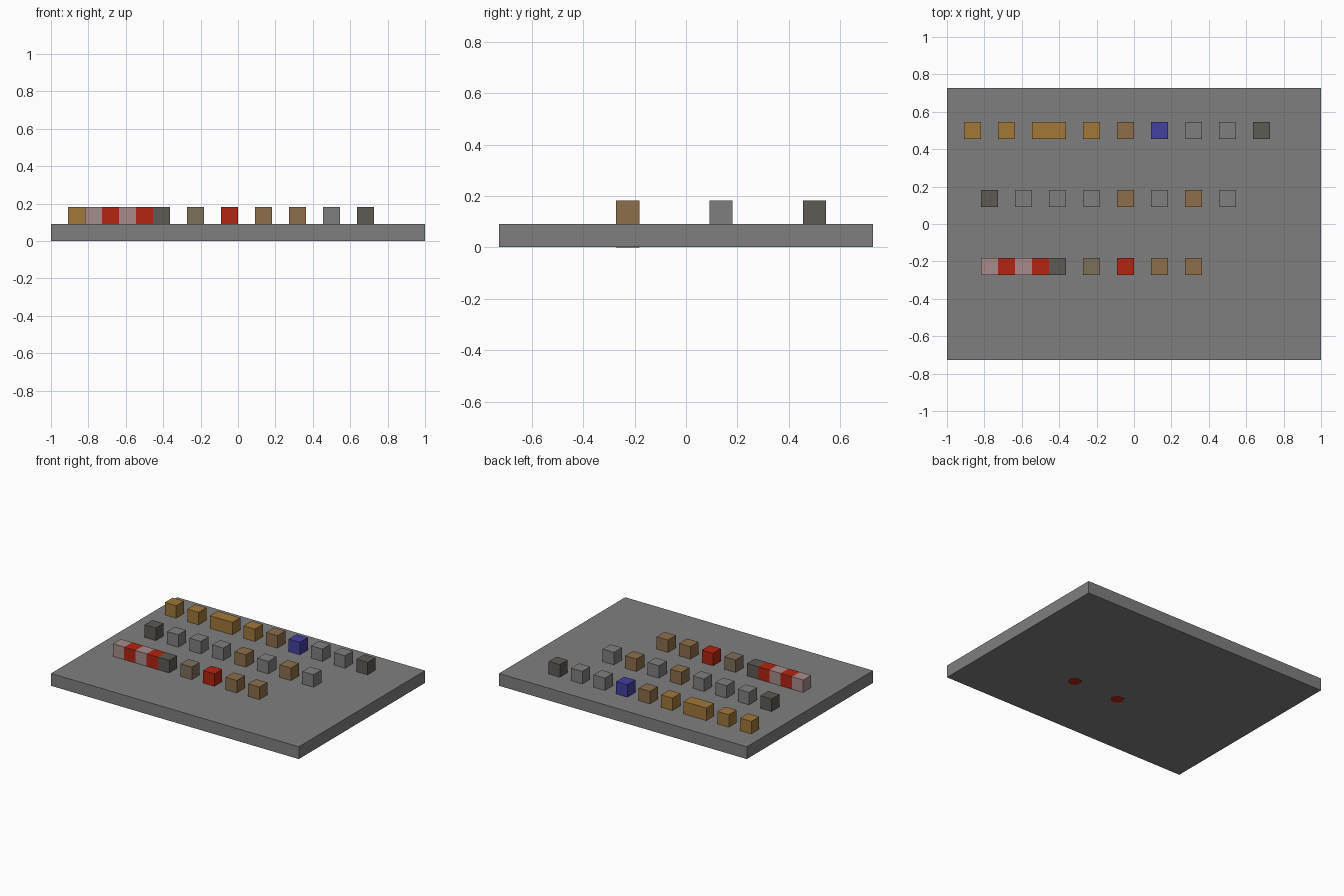
import bpy
import bmesh
from mathutils import Matrix

default = bpy.data.objects.get("Cube")
if default:
    bpy.data.objects.remove(default, do_unlink=True)

U = 1 / 11          # edge of one block; the board is 22 x 16 blocks

COLOURS = {
    "grey": (0.212, 0.212, 0.212),
    "gold": (0.356, 0.188, 0.041),
    "brown": (0.266, 0.156, 0.070),
    "blue": (0.056, 0.051, 0.352),
    "charcoal": (0.112, 0.102, 0.089),
    "olive": (0.202, 0.162, 0.102),
    "red": (0.456, 0.018, 0.006),
    "pink": (0.392, 0.258, 0.258),
}


def make_material(name, rgb):
    mat = bpy.data.materials.new(name)
    mat.use_nodes = True
    mat.diffuse_color = (*rgb, 1)
    mat.node_tree.nodes["Principled BSDF"].inputs["Base Color"].default_value = (*rgb, 1)
    return mat


MATS = {name: make_material(name, rgb) for name, rgb in COLOURS.items()}


def finish(name, bm, colour):
    mesh = bpy.data.meshes.new(name)
    bm.to_mesh(mesh)
    bm.free()
    mesh.materials.append(MATS[colour])
    obj = bpy.data.objects.new(name, mesh)
    bpy.context.collection.objects.link(obj)
    return obj


def box(name, centre, size, colour):
    bm = bmesh.new()
    bmesh.ops.create_cube(bm, size=1, matrix=Matrix.Translation(centre) @ Matrix.Diagonal((*size, 1)))
    return finish(name, bm, colour)


# Board, with its underside a hair above the inlaid discs
GAP = 0.001
box("board", (0, 0, (U + GAP) / 2), (22 * U, 16 * U, U - GAP), "grey")

# Rows of blocks: y, then (x, colour) measured in block units
ROWS = {
    "back": (5.5, [(-9.5, "gold"), (-7.5, "gold"), (-5, "gold"), (-2.5, "gold"),
                   (-0.5, "brown"), (1.5, "blue"), (3.5, "grey"), (5.5, "grey"),
                   (7.5, "charcoal")]),
    "middle": (1.5, [(-8.5, "charcoal"), (-6.5, "grey"), (-4.5, "grey"), (-2.5, "grey"),
                     (-0.5, "brown"), (1.5, "grey"), (3.5, "brown"), (5.5, "grey")]),
    "front": (-2.5, [(-8.5, "pink"), (-7.5, "red"), (-6.5, "pink"), (-5.5, "red"),
                     (-4.5, "charcoal"), (-2.5, "olive"), (-0.5, "red"),
                     (1.5, "brown"), (3.5, "brown")]),
}
for row, (y, blocks) in ROWS.items():
    for i, (x, colour) in enumerate(blocks, 1):
        width = 2 if x == -5 else 1      # the one double block
        box(f"{row}_block_{i}", (x * U, y * U, 1.5 * U), (width * U, U, U), colour)

# Small red discs let into the underside
for side, x in (("left", 3.5), ("right", -0.5)):
    bm = bmesh.new()
    bmesh.ops.create_cone(bm, cap_ends=True, segments=8, radius1=U / 2, radius2=U / 2,
                          depth=0.006, matrix=Matrix.Translation((x * U, -2.5 * U, 0.003)))
    finish(f"underside_disc_{side}", bm, "red")
